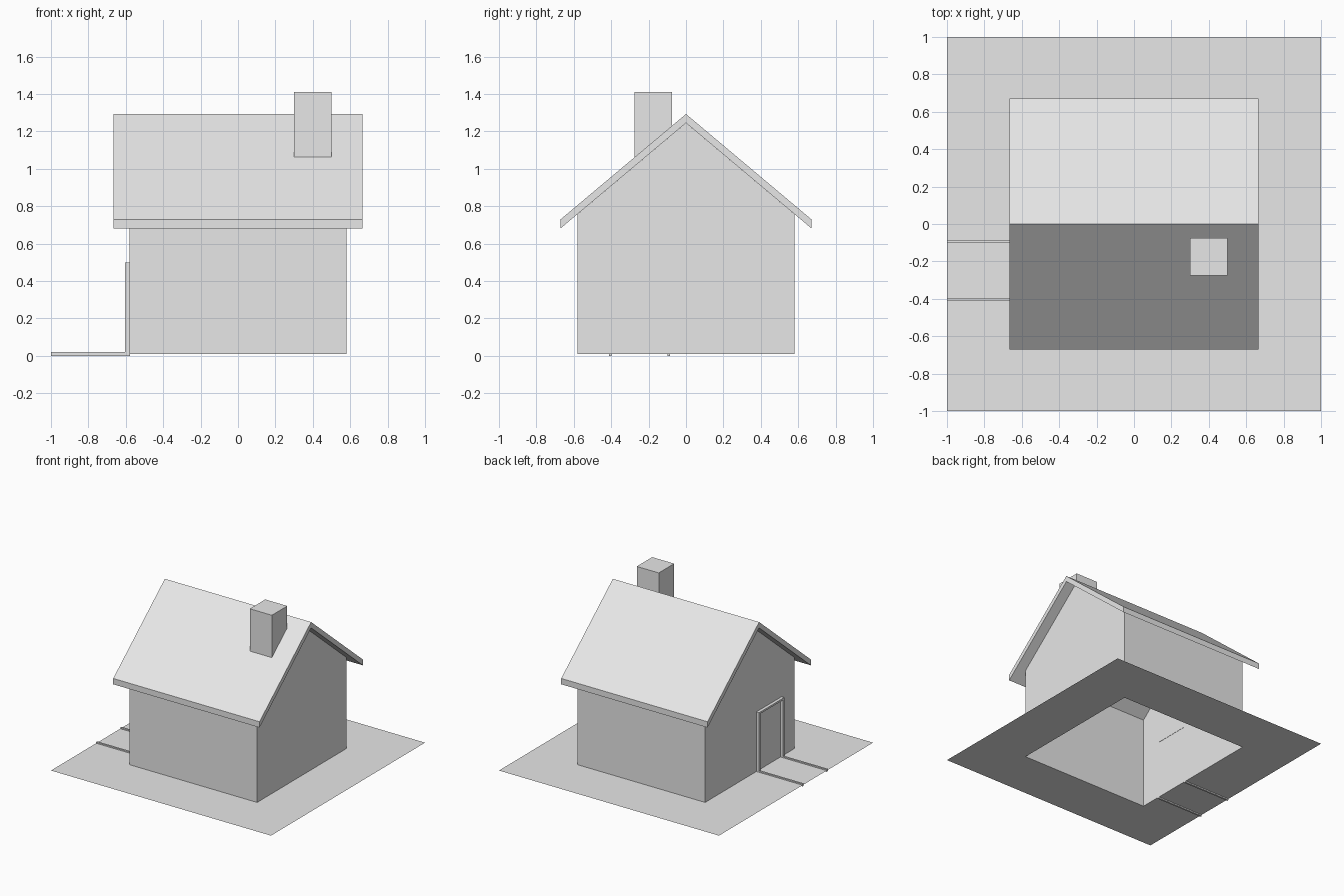
import bpy
import bmesh

cube = bpy.data.objects.get("Cube")
if cube:
    bpy.data.objects.remove(cube, do_unlink=True)

grey = bpy.data.materials.new("plain_grey")
grey.use_nodes = True
grey.diffuse_color = (0.8, 0.8, 0.8, 1)
grey.node_tree.nodes["Principled BSDF"].inputs["Base Color"].default_value = (0.8, 0.8, 0.8, 1)

GROUND = 0.01
WALL = 0.58           # half width of the house
RIDGE, SLOPE = 1.293, 0.84
THICK = 0.048         # vertical thickness of the roof


def finish(name, bm):
    bmesh.ops.recalc_face_normals(bm, faces=bm.faces)
    mesh = bpy.data.meshes.new(name)
    bm.to_mesh(mesh)
    bm.free()
    mesh.materials.append(grey)
    obj = bpy.data.objects.new(name, mesh)
    bpy.context.collection.objects.link(obj)
    return obj


def prism(name, profile, x0, x1, bottomless=False):
    """Sweep a (y, z) profile along x."""
    bm = bmesh.new()
    face = bm.faces.new([bm.verts.new((x0, y, z)) for y, z in profile])
    swept = bmesh.ops.extrude_face_region(bm, geom=[face], use_keep_orig=True)
    for item in swept["geom"]:
        if isinstance(item, bmesh.types.BMVert):
            item.co.x = x1
    bmesh.ops.recalc_face_normals(bm, faces=bm.faces)
    if bottomless:
        # keep only the upright walls
        loose = [f for f in bm.faces if abs(f.normal.z) > 0.1]
        bmesh.ops.delete(bm, geom=loose, context='FACES')
    return finish(name, bm)


def roof_z(y):
    return RIDGE - SLOPE * abs(y)


def box_profile(y0, y1, z0, z1):
    return [(y0, z0), (y1, z0), (y1, z1), (y0, z1)]


# Ground sheet, open under the house
bm = bmesh.new()
rings = []
for r in (1, WALL):
    rings.append([bm.verts.new((sx * r, sy * r, GROUND))
                  for sx, sy in ((-1, -1), (1, -1), (1, 1), (-1, 1))])
outer, inner = rings
for i in range(4):
    j = (i + 1) % 4
    bm.faces.new((outer[i], outer[j], inner[j], inner[i]))
ground = finish("ground", bm)
if ground.data.polygons[0].normal.z < 0:
    ground.data.flip_normals()

# House walls with gables, open below and above
eave = roof_z(WALL) - THICK
prism("walls", [(-WALL, GROUND), (WALL, GROUND), (WALL, eave),
                (0, RIDGE - THICK), (-WALL, eave)], -WALL, WALL, bottomless=True)

# Gabled roof slab with overhanging eaves
edge = 0.67
top = [(y, roof_z(y)) for y in (-edge, 0, edge)]
prism("roof", top + [(y, z - THICK) for y, z in reversed(top)], -0.665, 0.665)

# Chimney, its foot following the roof
y0, y1 = -0.275, -0.075
prism("chimney", [(y0, roof_z(y0) - 0.01), (y1, roof_z(y1) - 0.01),
                  (y1, 1.41), (y0, 1.41)], 0.3, 0.5)

# Door frame around the doorway
d0, d1, head, bar = -0.413, -0.085, 0.5, 0.015
prism("door_frame", [(d0, 0), (d0 + bar, 0), (d0 + bar, head - bar), (d1 - bar, head - bar),
                     (d1 - bar, 0), (d1, 0), (d1, head), (d0, head)], -0.605, -0.578)

# Path edging on both sides
for name, a in (("path_edge_front", d0), ("path_edge_back", d1 - bar)):
    prism(name, box_profile(a, a + bar, 0, 0.02), -1, -0.6)
